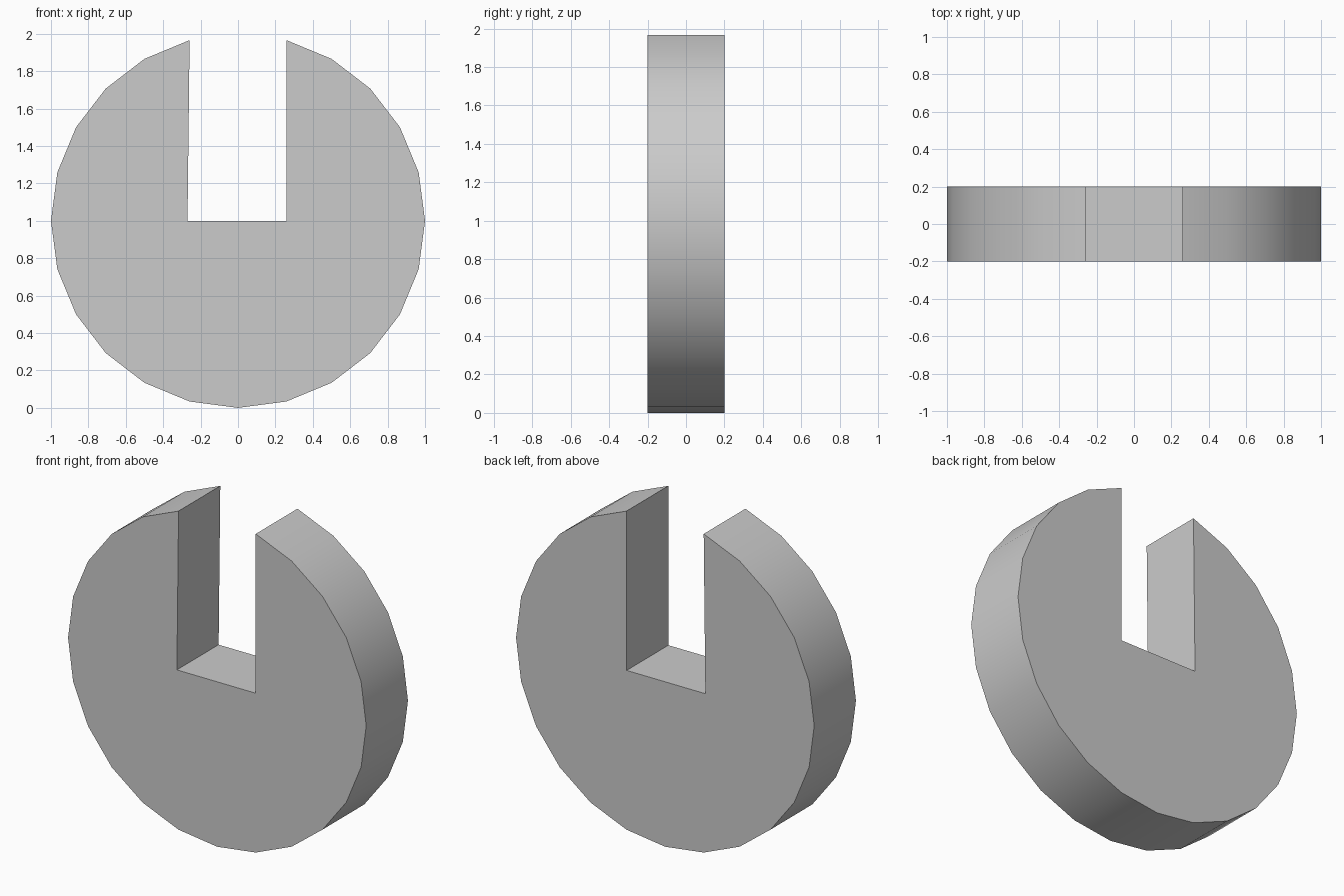
import bpy, bmesh
from math import sin, cos, radians

if "Cube" in bpy.data.objects:
    bpy.data.objects.remove(bpy.data.objects["Cube"])

HALF_DEPTH = 0.2

# Outline: 24-sided disc without its top point, then the slot floor
outline = []
for i in range(1, 24):
    a = radians(90 - 15 * i)
    outline.append((cos(a), 1 + sin(a)))
outline += [(-0.27, 1.0), (0.258, 1.0)]

# Extrude the outline from front to back
bm = bmesh.new()
face = bm.faces.new([bm.verts.new((x, -HALF_DEPTH, z)) for x, z in outline])
ext = bmesh.ops.extrude_face_region(bm, geom=[face], use_keep_orig=True)
verts = [g for g in ext["geom"] if isinstance(g, bmesh.types.BMVert)]
bmesh.ops.translate(bm, verts=verts, vec=(0, 2 * HALF_DEPTH, 0))
bmesh.ops.recalc_face_normals(bm, faces=bm.faces)

mesh = bpy.data.meshes.new("slotted_disc")
bm.to_mesh(mesh)
bm.free()
disc = bpy.data.objects.new("slotted_disc", mesh)
bpy.context.collection.objects.link(disc)

# Smooth rim, sharp edges elsewhere
bpy.context.view_layer.objects.active = disc
disc.select_set(True)
bpy.ops.object.shade_smooth_by_angle(angle=radians(30))
